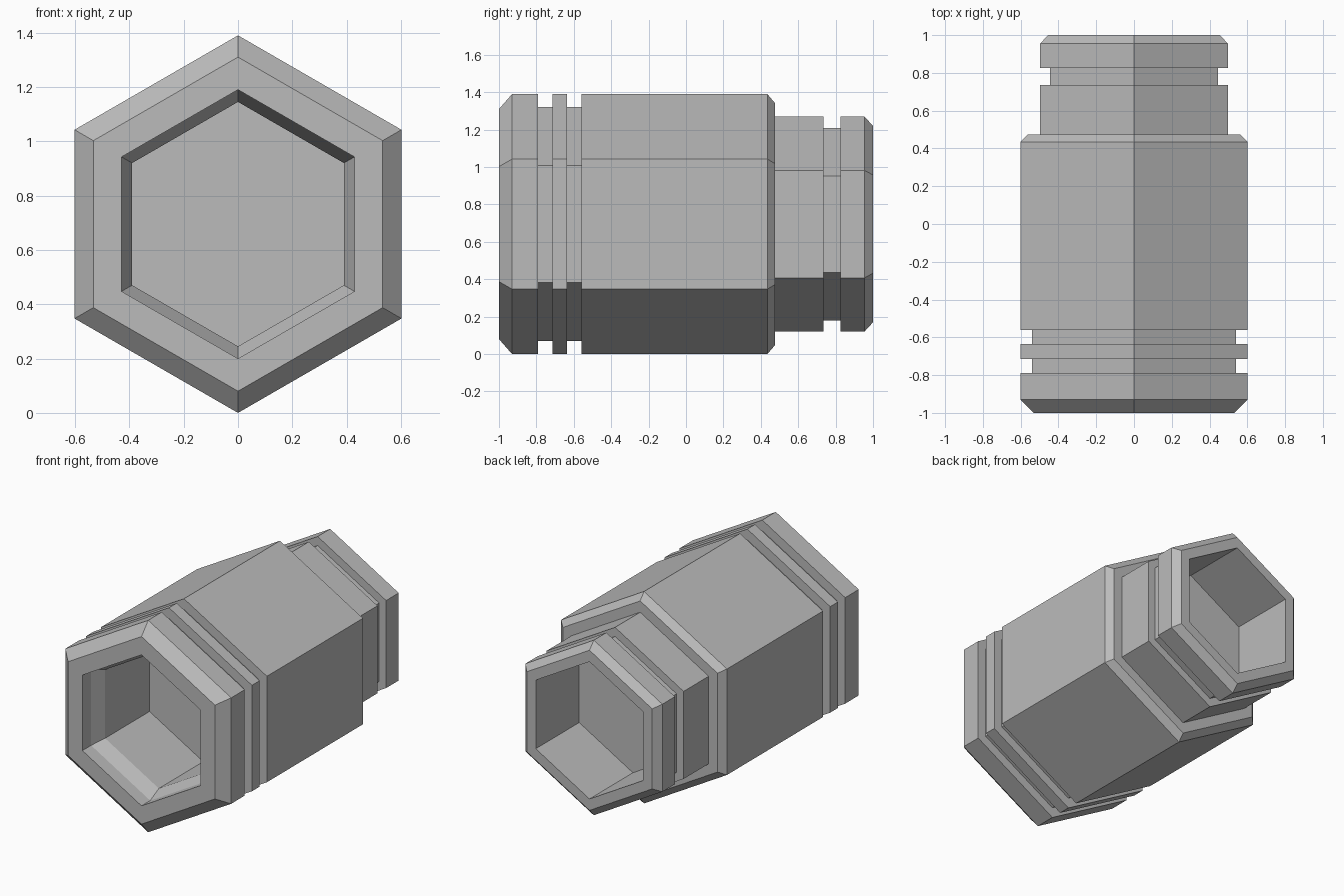
import bpy, bmesh, math

if "Cube" in bpy.data.objects:
    bpy.data.objects.remove(bpy.data.objects["Cube"], do_unlink=True)

SIDES = 6
BODY, NECK, BORE = 0.695, 0.574, 0.45      # corner radii
BODY_GROOVE, NECK_GROOVE = 0.625, 0.515
AXIS_Z = BODY

# Plain grey material
grey = bpy.data.materials.new("plain grey")
grey.use_nodes = True
colour = (0.5, 0.5, 0.5, 1)
grey.diffuse_color = colour
grey.node_tree.nodes["Principled BSDF"].inputs["Base Color"].default_value = colour


def groove(start, end, outer, inner):
    """Square-cut channel around the outside."""
    return [(start, outer), (start, inner), (end, inner), (end, outer)]


# Section along the length as (y, corner radius), from front socket floor to rear socket floor
profile = [(-0.36, BORE), (-0.82, BORE), (-0.91, 0.495), (-1, 0.495)]   # front socket
profile += [(-1, 0.615), (-0.93, BODY)]                                 # front bevel
profile += groove(-0.79, -0.715, BODY, BODY_GROOVE)
profile += groove(-0.635, -0.56, BODY, BODY_GROOVE)
profile += [(0.435, BODY), (0.475, 0.648), (0.475, NECK)]               # shoulder
profile += groove(0.735, 0.825, NECK, NECK_GROOVE)
profile += [(0.955, NECK), (1, 0.525)]                                  # rear bevel
profile += [(1, BORE), (0.55, BORE)]                                    # rear socket

# Sweep the section around six corners and cap both socket floors
bm = bmesh.new()
rings = []
for y, r in profile:
    angles = [math.pi / 2 + math.tau * i / SIDES for i in range(SIDES)]
    rings.append([bm.verts.new((r * math.cos(a), y, AXIS_Z + r * math.sin(a)))
                  for a in angles])
for a, b in zip(rings, rings[1:]):
    for i in range(SIDES):
        j = (i + 1) % SIDES
        bm.faces.new((a[i], a[j], b[j], b[i]))
bm.faces.new(rings[0])
bm.faces.new(rings[-1])
bmesh.ops.recalc_face_normals(bm, faces=bm.faces)

mesh = bpy.data.meshes.new("hexagonal_sleeve")
bm.to_mesh(mesh)
bm.free()
mesh.materials.append(grey)
sleeve = bpy.data.objects.new("hexagonal_sleeve", mesh)
bpy.context.collection.objects.link(sleeve)
